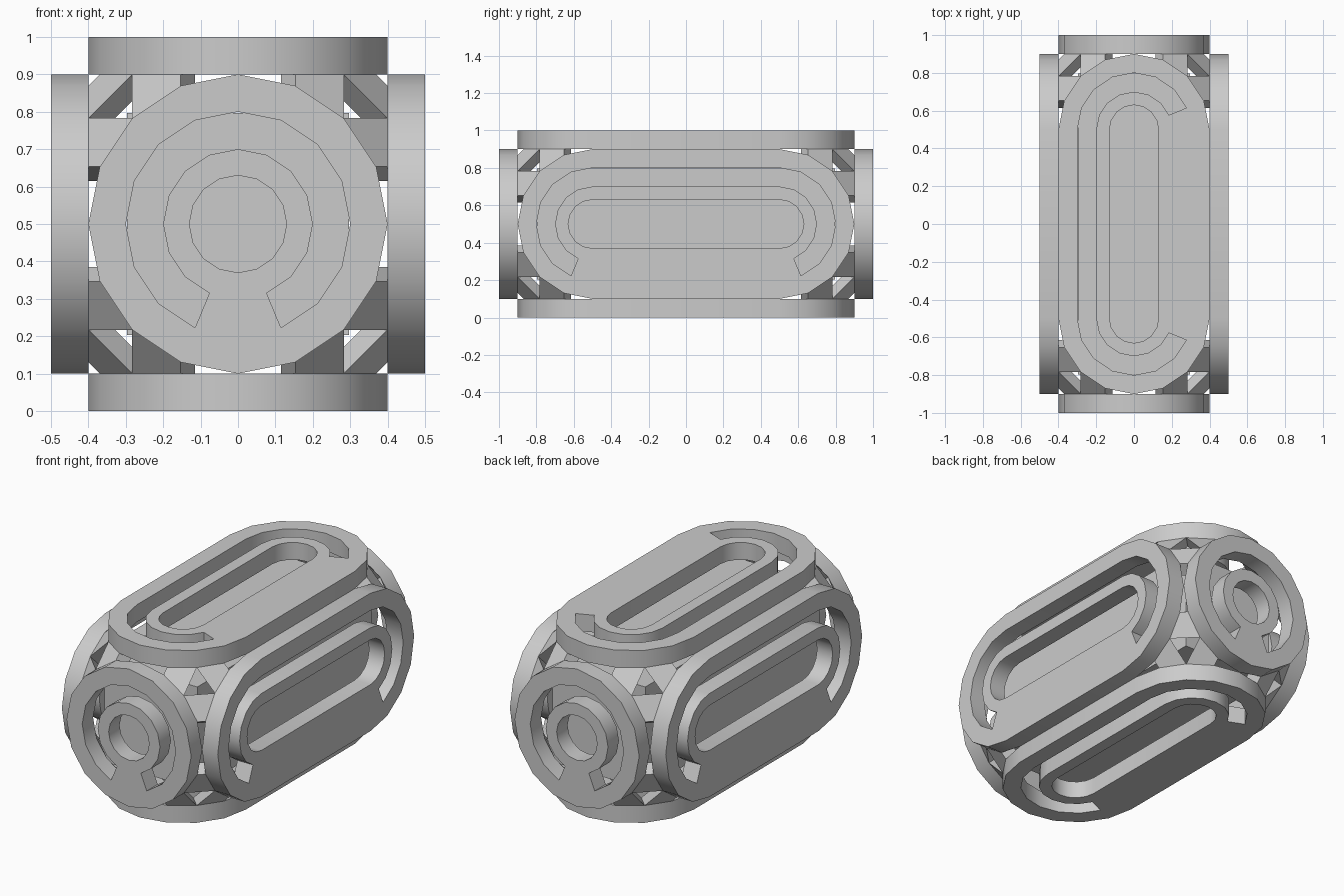
import bpy, bmesh, math
from mathutils import Matrix, Vector

if "Cube" in bpy.data.objects:
    bpy.data.objects.remove(bpy.data.objects["Cube"])

STEP = math.radians(22.5)      # every round is a 16-sided arc
THICK = 0.1


def finish(bm, name):
    bmesh.ops.recalc_face_normals(bm, faces=bm.faces)
    mesh = bpy.data.meshes.new(name)
    bm.to_mesh(mesh)
    bm.free()
    obj = bpy.data.objects.new(name, mesh)
    bpy.context.collection.objects.link(obj)
    return obj


def smooth(obj):
    bpy.ops.object.select_all(action='DESELECT')
    obj.select_set(True)
    bpy.context.view_layer.objects.active = obj
    bpy.ops.object.shade_smooth_by_angle(angle=math.radians(30))


def stadium(r, half):
    """18 points counter-clockwise from the bottom of the right-hand cap."""
    pts = []
    for cap, start in ((half, -4), (-half, 4)):
        for k in range(9):
            a = (start + k) * STEP
            pts.append((cap + r * math.cos(a), r * math.sin(a), 0))
    return pts


def panel(name, half, origin, u, v, w):
    """Plate with a C-shaped slot and a central opening."""
    bm = bmesh.new()
    rings = [[bm.verts.new(p) for p in stadium(r, half)] for r in (0.4, 0.3, 0.2, 0.13)]
    for band in range(3):
        for i in range(18):
            if band == 1 and i not in (0, 16, 17):
                continue           # the slot, bridged only along the lower edge
            j = (i + 1) % 18
            a, b = rings[band], rings[band + 1]
            bm.faces.new((a[i], a[j], b[j], b[i]))
    bmesh.ops.remove_doubles(bm, verts=bm.verts, dist=1e-5)
    ext = bmesh.ops.extrude_face_region(bm, geom=bm.faces[:], use_keep_orig=True)
    moved = [e for e in ext['geom'] if isinstance(e, bmesh.types.BMVert)]
    bmesh.ops.translate(bm, verts=moved, vec=(0, 0, -THICK))
    obj = finish(bm, name)
    rot = Matrix((u, v, w)).transposed().to_4x4()
    obj.matrix_world = Matrix.Translation(origin) @ rot
    smooth(obj)


X, Y, Z = Vector((1, 0, 0)), Vector((0, 1, 0)), Vector((0, 0, 1))

# Six outer panels
panel("right_panel", 0.5, (0.5, 0, 0.5), Y, Z, X)
panel("left_panel", 0.5, (-0.5, 0, 0.5), -Y, Z, -X)
panel("top_panel", 0.5, (0, 0, 1), Y, -X, Z)
panel("bottom_panel", 0.5, (0, 0, 0), Y, X, -Z)
panel("front_panel", 0, (0, -1, 0.5), X, Z, -Y)
panel("back_panel", 0, (0, 1, 0.5), -X, Z, Y)

# Corner links: three struts in one octant, mirrored to all eight corners
centre = (0, 0.5, 0)
bm = bmesh.new()
for a, b, c in ((0, 1, 2), (1, 2, 0), (2, 0, 1)):
    loops = []
    for p, q in ((a, b), (b, a)):
        loop = []
        for r, k in ((0.4, 1), (0.4, 2), (0.3, 2), (0.3, 1)):
            co = [0, 0, 0]
            co[p] = centre[p] + 0.4
            co[q] = centre[q] + r * math.cos(k * STEP)
            co[c] = centre[c] + r * math.sin(k * STEP)
            loop.append(bm.verts.new(co))
        loops.append(loop)
    for i in range(4):
        j = (i + 1) % 4
        bm.faces.new((loops[0][i], loops[0][j], loops[1][j], loops[1][i]))
links = finish(bm, "corner_links")
links.location.z = 0.5
mir = links.modifiers.new("mirror", 'MIRROR')
mir.use_axis = (True, True, True)
mir.use_mirror_merge = False

# Inner core block seen through the slots
bm = bmesh.new()
bmesh.ops.create_cube(bm, size=1)
bmesh.ops.scale(bm, vec=(0.594, 1.594, 0.594), verts=bm.verts)
core = finish(bm, "core_block")
core.location.z = 0.5
